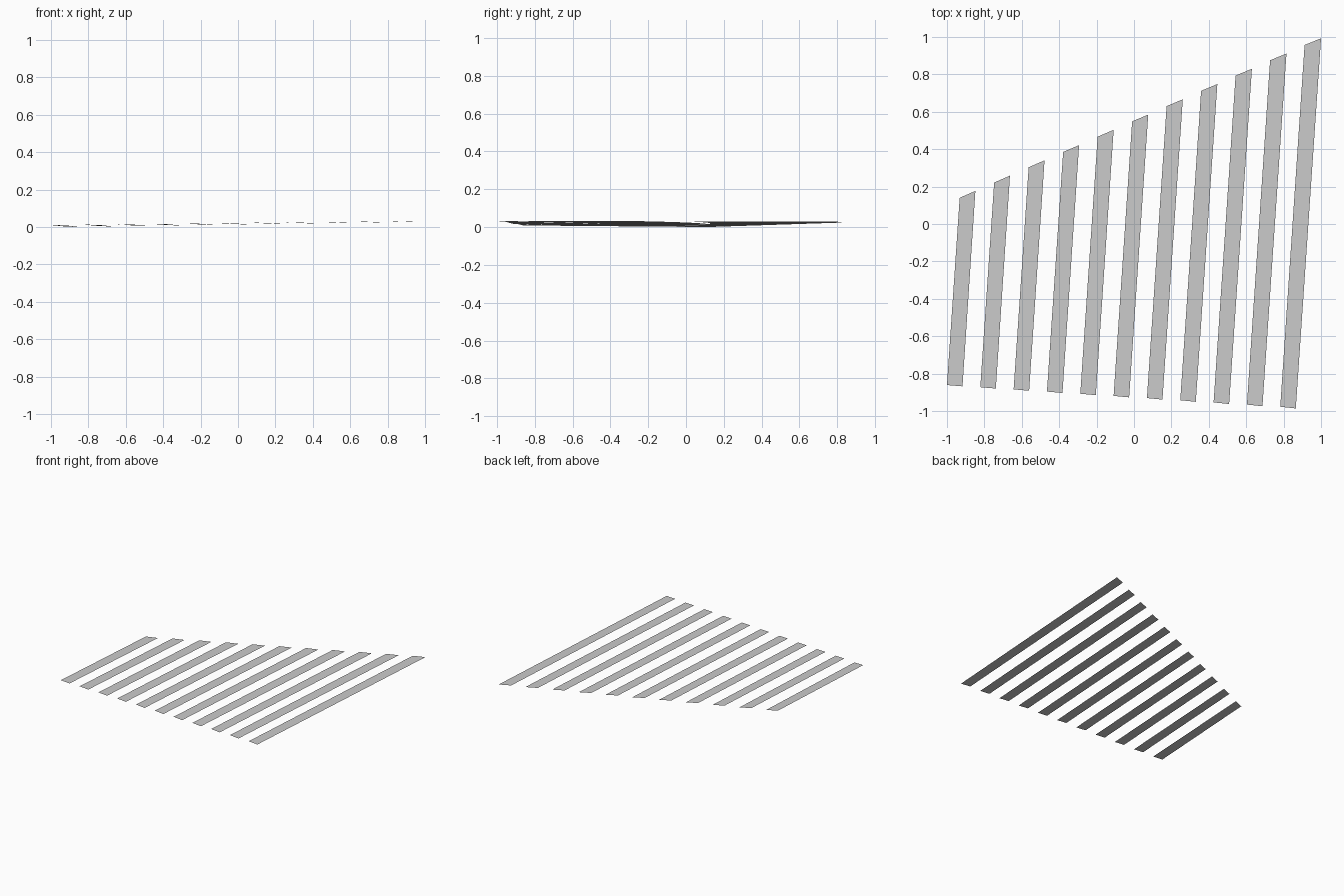
import bpy
from mathutils import Vector

if "Cube" in bpy.data.objects:
    bpy.data.objects.remove(bpy.data.objects["Cube"])

COUNT = 11

# Corners of the first and last stripe: front-left, front-right, back-right, back-left
FIRST = [(-1.0, -0.861, 0.011), (-0.917, -0.868, 0.009), (-0.848, 0.177, 0.0), (-0.932, 0.140, 0.004)]
LAST = [(0.782, -0.977, 0.033), (0.865, -0.986, 0.031), (1.0, 0.993, 0.026), (0.912, 0.957, 0.028)]


def add_stripe(index):
    """One flat painted road stripe, blended between the first and last."""
    t = index / (COUNT - 1)
    corners = [Vector(a).lerp(Vector(b), t) for a, b in zip(FIRST, LAST)]
    mesh = bpy.data.meshes.new(f"crossing_stripe_{index + 1}")
    mesh.from_pydata(corners, [], [(0, 1, 2, 3)])
    obj = bpy.data.objects.new(mesh.name, mesh)
    bpy.context.collection.objects.link(obj)


# Row of stripes growing longer toward the right
for i in range(COUNT):
    add_stripe(i)
